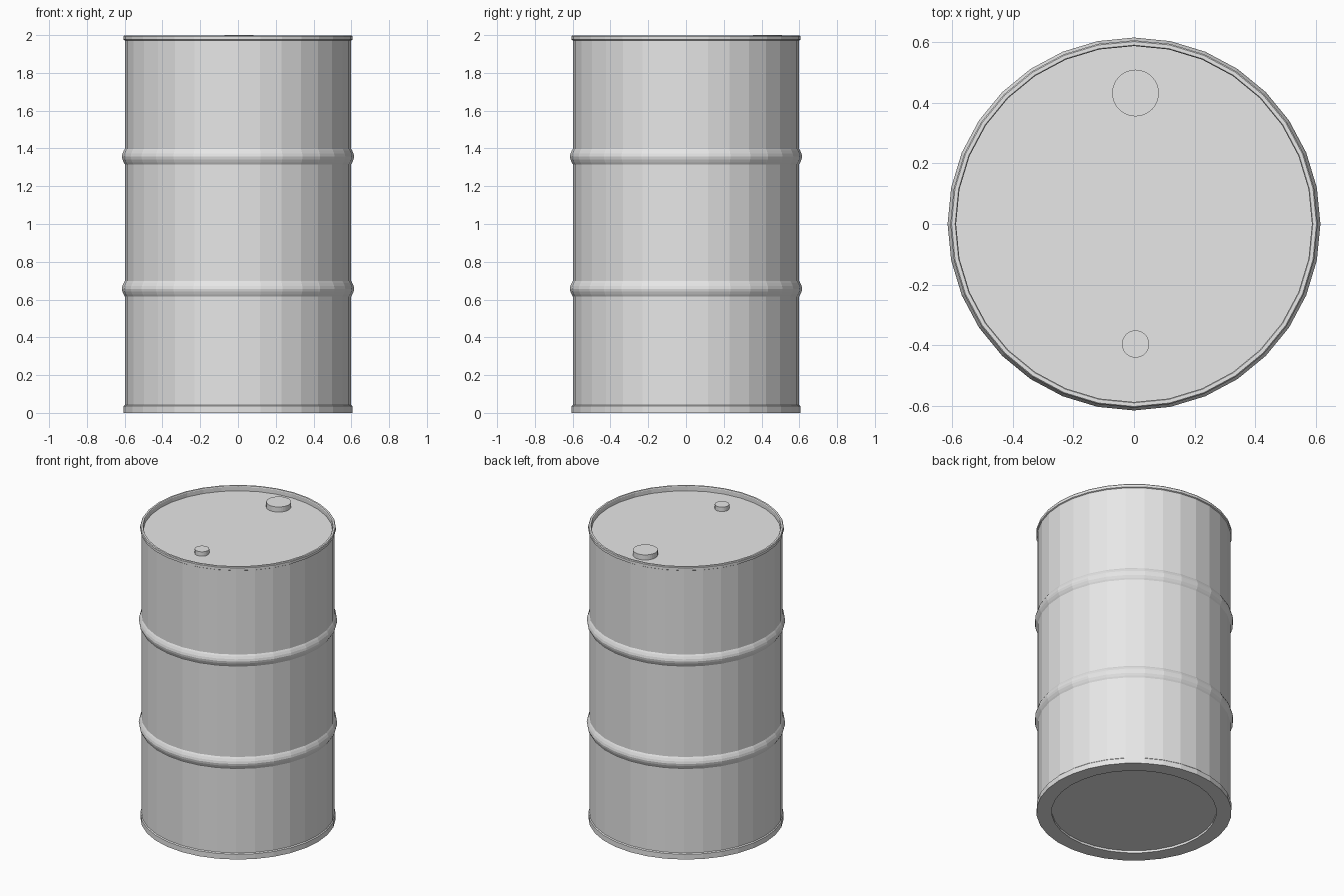
import bpy, bmesh, math

if "Cube" in bpy.data.objects:
    bpy.data.objects.remove(bpy.data.objects["Cube"])

SIDES = 32

steel = bpy.data.materials.new("light grey steel")
steel.diffuse_color = (0.8, 0.8, 0.8, 1)
steel.use_nodes = True
steel.node_tree.nodes["Principled BSDF"].inputs["Base Color"].default_value = steel.diffuse_color


def lathe(name, profile, centre=(0, 0), sides=SIDES):
    """Revolve an (r, z) profile; both ends are capped."""
    bm = bmesh.new()
    rings = []
    for r, z in profile:
        rings.append([bm.verts.new((centre[0] + r * math.cos(2 * math.pi * i / sides),
                                    centre[1] + r * math.sin(2 * math.pi * i / sides), z))
                      for i in range(sides)])
    for a, b in zip(rings, rings[1:]):
        for i in range(sides):
            j = (i + 1) % sides
            bm.faces.new((a[i], a[j], b[j], b[i]))
    bm.faces.new(rings[0][::-1])
    bm.faces.new(rings[-1])
    bmesh.ops.recalc_face_normals(bm, faces=bm.faces)
    me = bpy.data.meshes.new(name)
    bm.to_mesh(me)
    bm.free()
    ob = bpy.data.objects.new(name, me)
    me.materials.append(steel)
    bpy.context.collection.objects.link(ob)
    return ob


def rib(z):
    """Rolled hoop bulging out of the wall."""
    return [(0.599, z - 0.041), (0.605, z - 0.031), (0.612, z - 0.015), (0.615, z),
            (0.612, z + 0.015), (0.605, z + 0.031), (0.599, z + 0.041)]


# Drum shell: recessed base, foot, wall with two ribs, top lip, recessed lid
LID = 1.965
profile = [(0.51, 0.015), (0.51, 0.0), (0.605, 0.0), (0.605, 0.036), (0.599, 0.042)]
profile += rib(0.657) + rib(1.357)
profile += [(0.599, 1.972), (0.606, 1.976), (0.606, 1.993), (0.602, 1.998),
            (0.590, 1.998), (0.587, 1.993), (0.587, LID)]
lathe("drum_shell", profile)

# Bung caps on the lid
for name, y, r, top in (("large_bung", 0.432, 0.077, 2.0), ("small_bung", -0.396, 0.045, 1.995)):
    lathe(name, [(r, LID - 0.005), (r, top)], (0.005, y))
